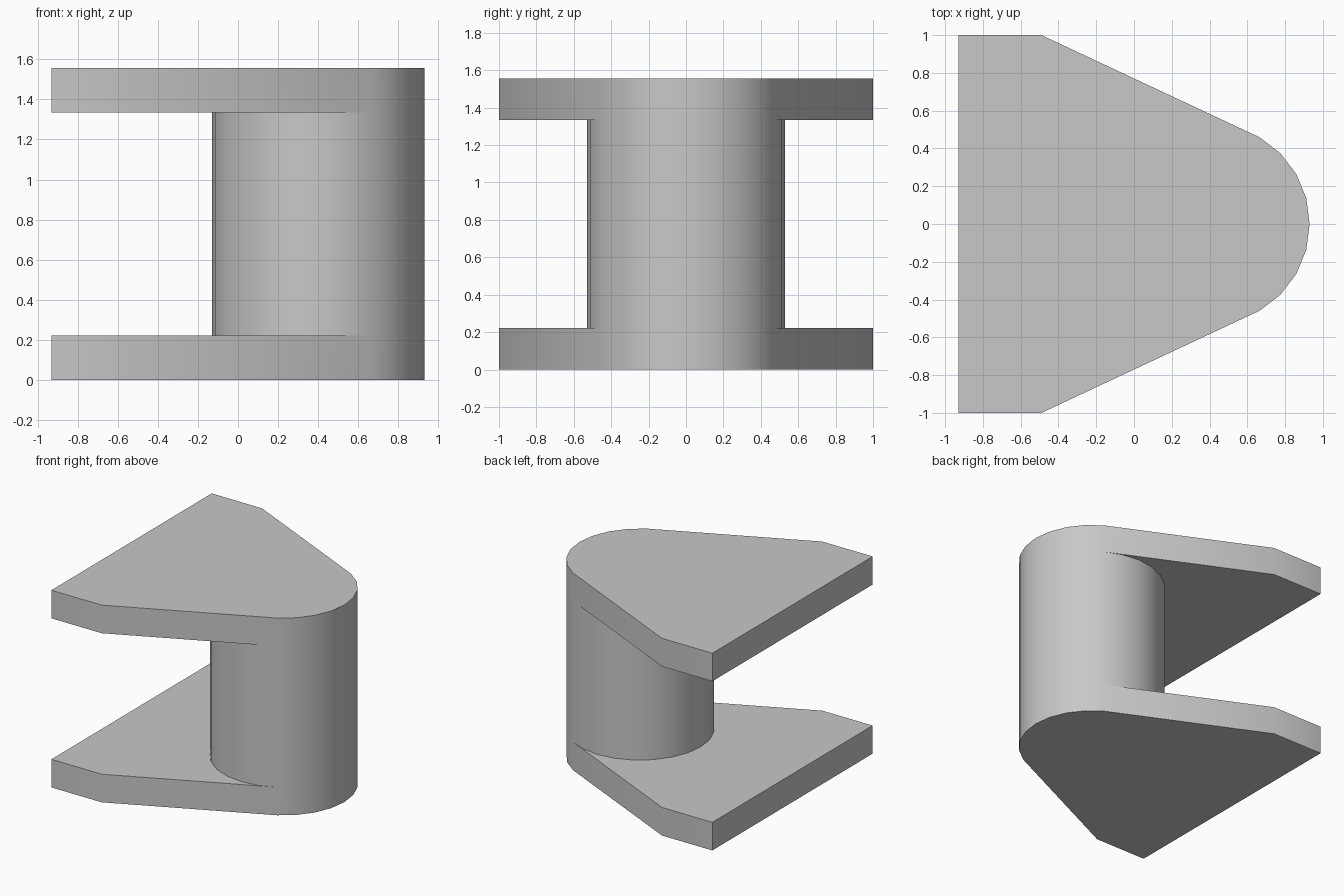
import bpy
import bmesh
from math import cos, sin, radians

cube = bpy.data.objects.get("Cube")
if cube:
    bpy.data.objects.remove(cube, do_unlink=True)

# Plain grey material
grey = bpy.data.materials.new("plain grey")
grey.use_nodes = True
colour = (0.58, 0.58, 0.58, 1)
grey.diffuse_color = colour
grey.node_tree.nodes["Principled BSDF"].inputs["Base Color"].default_value = colour

# Outlines: round post (front arc shared with the plates) and tapering wings
CENTRE, RADIUS, STEP = 0.4, 0.53, 15


def arc(start, end):
    return [(CENTRE + RADIUS * cos(radians(a)), RADIUS * sin(radians(a)))
            for a in range(start, end + 1, STEP)]


front_arc = arc(-60, 60)
back_arc = arc(60, 300)
wings = [front_arc[-1], (-0.49, 1), (-0.93, 1), (-0.93, -1), (-0.49, -1), front_arc[0]]
levels = [0, 0.222, 1.335, 1.557]

bm = bmesh.new()


def ring(points, z):
    return [bm.verts.new((x, y, z)) for x, y in points]


def wall(lower, upper):
    for i in range(len(lower) - 1):
        bm.faces.new((lower[i], lower[i + 1], upper[i + 1], upper[i]))


fronts = [ring(front_arc, z) for z in levels]
outers = [[f[-1]] + ring(wings[1:-1], z) + [f[0]] for f, z in zip(fronts, levels)]
backs = {i: [fronts[i][-1]] + ring(back_arc[1:-1], levels[i]) + [fronts[i][0]]
         for i in (1, 2)}

# Rounded nose runs the full height
for i in range(3):
    wall(fronts[i], fronts[i + 1])

# Plate edges, post back, and outer and inner plate faces
wall(outers[0], outers[1])
wall(outers[2], outers[3])
wall(backs[1], backs[2])
for i in (0, 3):
    bm.faces.new(fronts[i] + outers[i][1:-1])
for i in (1, 2):
    bm.faces.new(outers[i] + backs[i][-2:0:-1])

bmesh.ops.recalc_face_normals(bm, faces=bm.faces)
mesh = bpy.data.meshes.new("post_with_plates")
bm.to_mesh(mesh)
bm.free()
mesh.materials.append(grey)

bracket = bpy.data.objects.new("post_with_plates", mesh)
bpy.context.collection.objects.link(bracket)
bpy.ops.object.select_all(action='DESELECT')
bracket.select_set(True)
bpy.context.view_layer.objects.active = bracket
bpy.ops.object.shade_smooth_by_angle(angle=radians(30))
